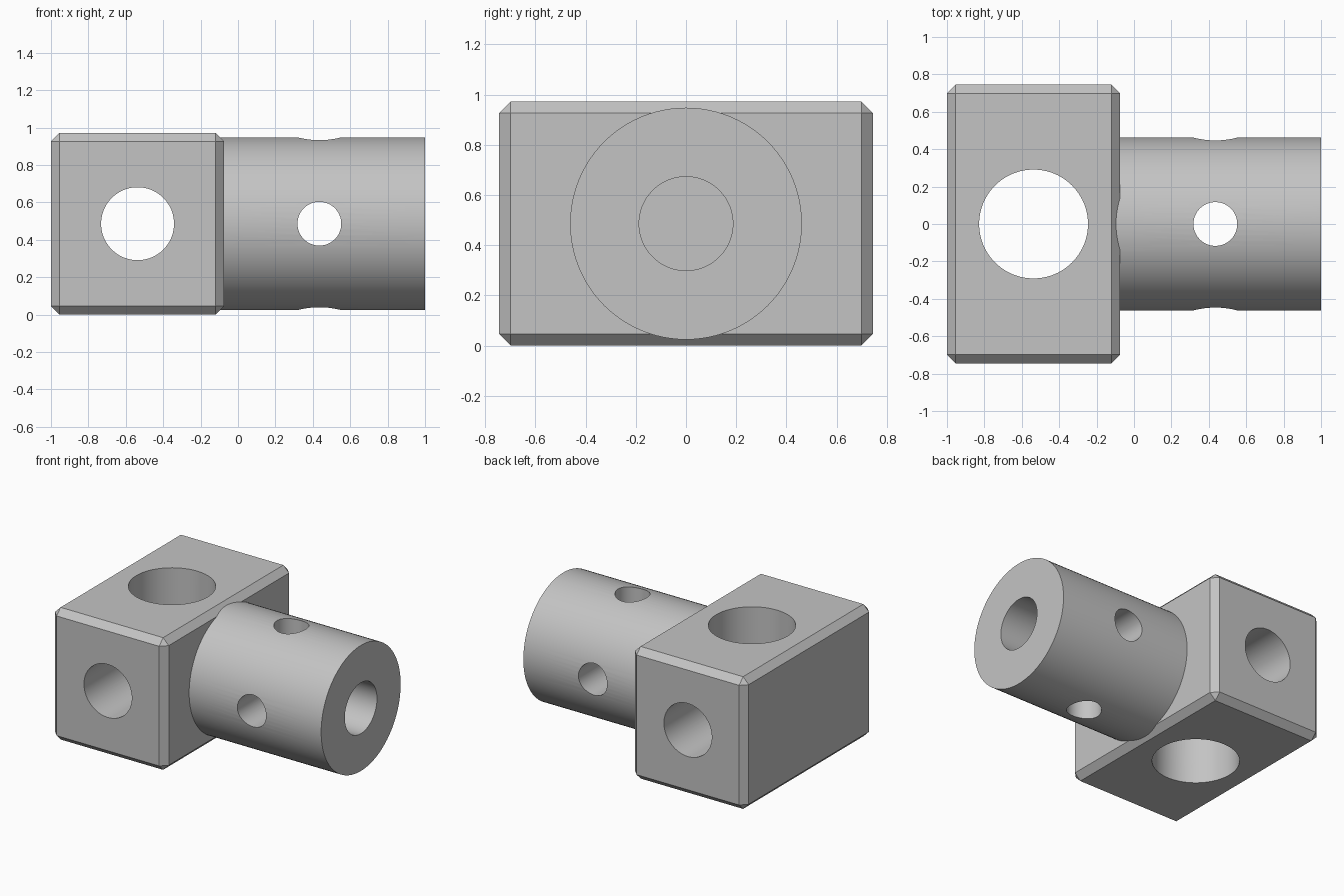
import bpy
from math import pi, radians

if "Cube" in bpy.data.objects:
    bpy.data.objects.remove(bpy.data.objects["Cube"], do_unlink=True)

MID_Z = 0.486        # height of the shaft axis
BLOCK_X = -0.537     # centre of the block
FACE_X = -0.075      # block face that carries the shaft
PIN_X = 0.435        # cross holes in the shaft
AXES = {"x": (0, pi / 2, 0), "y": (pi / 2, 0, 0), "z": (0, 0, 0)}

# Plain grey metal
steel = bpy.data.materials.new("grey_steel")
steel.use_nodes = True
steel.diffuse_color = (0.55, 0.55, 0.55, 1)
steel.node_tree.nodes["Principled BSDF"].inputs["Base Color"].default_value = (0.55, 0.55, 0.55, 1)


def cylinder(name, axis, radius, length, x):
    bpy.ops.mesh.primitive_cylinder_add(vertices=96, radius=radius, depth=length,
                                        location=(x, 0, MID_Z), rotation=AXES[axis])
    obj = bpy.context.object
    obj.name = name
    obj.data.materials.append(steel)
    return obj


def apply_modifier(obj, mod):
    bpy.ops.object.select_all(action="DESELECT")
    obj.select_set(True)
    bpy.context.view_layer.objects.active = obj
    bpy.ops.object.modifier_apply(modifier=mod.name)


def combine(body, tool, operation):
    mod = body.modifiers.new(tool.name, "BOOLEAN")
    mod.operation = operation
    mod.solver = "EXACT"
    mod.object = tool
    apply_modifier(body, mod)
    bpy.data.objects.remove(tool, do_unlink=True)


# Chamfered block
bpy.ops.mesh.primitive_cube_add(size=1, location=(BLOCK_X, 0, MID_Z))
body = bpy.context.object
body.name = "block_and_shaft"
body.scale = (0.926, 1.49, 2 * MID_Z)
bpy.ops.object.transform_apply(location=False, rotation=False, scale=True)
body.data.materials.append(steel)
chamfer = body.modifiers.new("chamfer", "BEVEL")
chamfer.width = 0.046
chamfer.segments = 1
apply_modifier(body, chamfer)

# Round shaft, rooted inside the block
root = FACE_X - 0.08
combine(body, cylinder("shaft", "x", 0.462, 1 - root, (1 + root) / 2), "UNION")

# Holes through the block and the shaft
holes = [("block_bore", "z", 0.291, BLOCK_X), ("block_side_hole", "y", 0.195, BLOCK_X),
         ("shaft_pin_hole_upright", "z", 0.117, PIN_X), ("shaft_pin_hole_side", "y", 0.117, PIN_X)]
for name, axis, radius, x in holes:
    combine(body, cylinder(name, axis, radius, 2, x), "DIFFERENCE")

# Blind bore in the shaft end
combine(body, cylinder("shaft_bore", "x", 0.187, 1.1 - FACE_X, (1.1 + FACE_X) / 2), "DIFFERENCE")

bpy.ops.object.select_all(action="DESELECT")
body.select_set(True)
bpy.context.view_layer.objects.active = body
bpy.ops.object.shade_smooth_by_angle(angle=radians(25))
